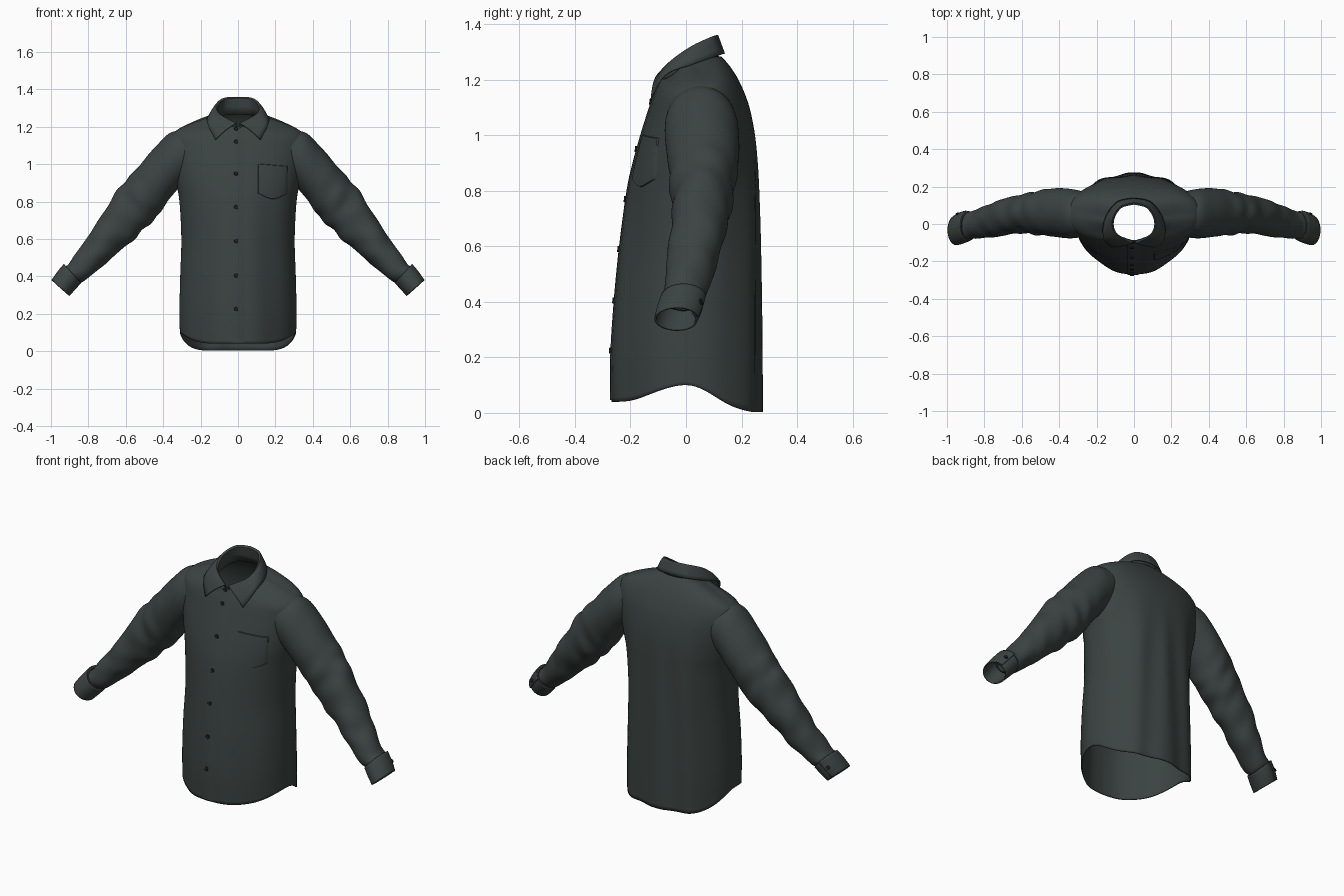
import bpy, bmesh, math
from mathutils import Vector
from mathutils.bvhtree import BVHTree

if "Cube" in bpy.data.objects:
    bpy.data.objects.remove(bpy.data.objects["Cube"])


def material(name, rgb):
    m = bpy.data.materials.new(name)
    m.diffuse_color = (*rgb, 1)
    m.use_nodes = True
    m.node_tree.nodes["Principled BSDF"].inputs["Base Color"].default_value = m.diffuse_color
    return m


CLOTH = material("dark green grey cloth", (0.043, 0.056, 0.053))
BUTTON = material("black button", (0.012, 0.014, 0.015))


def spline(table, steps):
    """Catmull-Rom through rows of numbers."""
    out, n = [], len(table)
    for i in range(n - 1):
        p0, p1, p2, p3 = (table[max(i - 1, 0)], table[i], table[i + 1], table[min(i + 2, n - 1)])
        for k in range(steps + (i == n - 2)):
            t = k / steps
            out.append([0.5 * (2 * b + (c - a) * t + (2 * a - 5 * b + 4 * c - d) * t * t
                               + (3 * b - a - 3 * c + d) * t ** 3)
                        for a, b, c, d in zip(p0, p1, p2, p3)])
    return out


def grid(name, rows, closed=False, thick=0.006):
    """Surface through rows of points, with cloth thickness."""
    bm = bmesh.new()
    vs = [[bm.verts.new(p) for p in r] for r in rows]
    n = len(rows[0])
    for a, b in zip(vs, vs[1:]):
        for i in range(n if closed else n - 1):
            j = (i + 1) % n
            bm.faces.new((a[i], a[j], b[j], b[i]))
    bmesh.ops.recalc_face_normals(bm, faces=bm.faces)
    me = bpy.data.meshes.new(name)
    tree = BVHTree.FromBMesh(bm)
    bm.to_mesh(me)
    bm.free()
    me.materials.append(CLOTH)
    ob = bpy.data.objects.new(name, me)
    bpy.context.collection.objects.link(ob)
    if thick:
        s = ob.modifiers.new("thickness", 'SOLIDIFY')
        s.thickness, s.offset = thick, 0
    bpy.ops.object.select_all(action='DESELECT')
    ob.select_set(True)
    bpy.context.view_layer.objects.active = ob
    bpy.ops.object.shade_smooth_by_angle(angle=math.radians(40))
    return ob, tree


def trim(ob, tree, test):
    """Remove faces lying behind another surface, so the armholes are open."""
    bm = bmesh.new()
    bm.from_mesh(ob.data)
    gone = []
    for f in bm.faces:
        c = f.calc_center_median()
        if test(c):
            loc, nor, _, _ = tree.find_nearest(c)
            if (c - loc).dot(nor) < -.010:
                gone.append(f)
    bmesh.ops.delete(bm, geom=gone, context='FACES')
    bm.to_mesh(ob.data)
    bm.free()


def spow(v, e):
    return math.copysign(abs(v) ** e, v)


def smooth(t):
    t = max(0, min(1, t))
    return t * t * (3 - 2 * t)


# Body: half width, front y, back y, side y, front z, side z, back z
body_rows = spline([
    (.308, -.268, .268, .00, .04, .10, .003),
    (.310, -.268, .267, .00, .20, .22, .20),
    (.306, -.255, .265, .00, .40, .40, .40),
    (.300, -.235, .262, .01, .60, .60, .60),
    (.310, -.207, .258, .02, .80, .80, .80),
    (.328, -.185, .254, .03, .90, .90, .90),
    (.345, -.157, .245, .04, 1.0, 1.0, 1.0),
    (.358, -.132, .228, .05, 1.08, 1.08, 1.09),
    (.358, -.114, .208, .05, 1.135, 1.14, 1.15),
    (.325, -.102, .185, .05, 1.165, 1.18, 1.20),
    (.250, -.095, .160, .04, 1.185, 1.215, 1.24),
    (.180, -.091, .140, .03, 1.195, 1.24, 1.265),
    (.125, -.089, .125, .02, 1.20, 1.26, 1.28)], 6)
N = 120
rows = []
for a, yf, yb, ys, zf, zs, zb in body_rows:
    ring = []
    for i in range(N):
        th = 2 * math.pi * i / N
        c, s = math.cos(th), math.sin(th)
        e = 0.88 if s > 0 else 0.95 + .17 * smooth((1.0 - zs) / .5)
        x, sy = a * spow(c, e), spow(s, e)
        y = ys + (sy * (yb - ys) if s > 0 else sy * (ys - yf))
        w = smooth(abs(sy) * 1.1)
        z = zs + ((zb if s > 0 else zf) - zs) * w
        # soft vertical drapes
        fade = smooth((1.12 - z) / 0.5) * abs(s) * (1 - abs(s) ** 6 * .5)
        y += fade * (0.012 if s > 0 else 0.005) * math.sin(abs(x) * 34 + 1.2 + z * 1.5)
        ring.append(Vector((x, y, z)))
    rows.append(ring)
body, body_tree = grid("shirt_body", rows, closed=True)


def on_front(x, z, off):
    hit = body_tree.ray_cast(Vector((x, -1, z)), Vector((0, 1, 0)))[0]
    return Vector((x, (hit.y if hit else -.1) - off, z))


# Front placket: raised left edge, right edge fading into the body
grid("front_placket",
     [[on_front(x, .047 + 1.14 * k / 60, o)
       for x, o in ((-.038, -.002), (-.034, .008), (-.01, .008), (.02, .006), (.045, .001))]
      for k in range(61)], thick=0)

# Chest pocket with pointed bottom and sloping rim
prow = []
for k in range(15):
    v = max(0, min(1, (k - 1) / 12))
    line = []
    for i in range(15):
        u = max(0, min(1, (i - 1) / 12))
        top = 1.0 - .012 * u
        bottom = .815 + .03 * abs(2 * u - 1) ** 1.5
        edge = k in (0, 14) or i in (0, 14)
        dx = .004 * ((i == 14) - (i == 0))
        dz = .004 * ((k == 0) - (k == 14))
        line.append(on_front(.11 + .153 * u + dx, top + (bottom - top) * v + dz,
                             -.003 if edge else .009))
    prow.append(line)
grid("chest_pocket", prow, thick=0)


def button(name, pos, normal, r=.011):
    bpy.ops.mesh.primitive_cylinder_add(vertices=20, radius=r, depth=.007, location=pos)
    ob = bpy.context.object
    ob.name = name
    ob.rotation_euler = Vector(normal).to_track_quat('Z', 'Y').to_euler()
    ob.data.materials.append(BUTTON)
    b = ob.modifiers.new("rim", 'BEVEL')
    b.width, b.segments = .002, 2
    bpy.ops.object.shade_smooth_by_angle(angle=math.radians(40))


for z in (1.19, 1.12, .95, .77, .59, .405, .225):
    button("front_button", on_front(-.01, z, .0095), (0, -1, .1))

# Collar: inner stand, fold line and falling leaf with points (back centre to front)
stand = [(0, .118, 1.265), (.08, .098, 1.26), (.112, .02, 1.235), (.09, -.055, 1.2), (0, -.092, 1.175)]
fold = [(0, .114, 1.358), (.075, .092, 1.352), (.116, .02, 1.318), (.10, -.052, 1.268), (.010, -.104, 1.217)]
fall = [(0, .138, 1.293), (.092, .116, 1.286), (.156, .025, 1.255), (.162, -.076, 1.215), (.12, -.125, 1.13)]


def full(half):
    h = [Vector(p) for p in spline(half, 10)]
    return [Vector((-p.x, p.y, p.z)) for p in reversed(h)] + h[1:]


S, F, L = full(stand), full(fold), full(fall)
inner = [Vector((p.x * .94, p.y * .94 - .001, p.z - .006)) for p in F]
leaf = [[f.lerp(l, t) + Vector((0, -.003, .008)) * math.sin(math.pi * t) for f, l in zip(F, L)]
        for t in (0, .15, .35, .55, .78, 1)]
grid("collar", [S, [s.lerp(i, .5) for s, i in zip(S, inner)], inner] + leaf, thick=.005)

# Sleeves: top x, top z, bottom x, bottom z, centre y, half depth
sleeve = spline([
    (.255, 1.195, .275, .93, .052, .118),
    (.315, 1.178, .305, .89, .054, .126),
    (.37, 1.16, .327, .865, .056, .130),
    (.44, 1.09, .365, .82, .060, .129),
    (.52, 1.00, .405, .765, .062, .122),
    (.58, .93, .445, .71, .060, .114),
    (.635, .865, .50, .655, .057, .105),
    (.70, .77, .565, .595, .047, .098),
    (.78, .645, .645, .53, .032, .092),
    (.835, .56, .73, .45, .014, .084),
    (.895, .478, .825, .378, -.005, .072),
    (.922, .448, .858, .372, -.01, .066)], 9)
cuff = spline([(.928, .462, .843, .368, -.008, .077),
               (.963, .420, .874, .333, -.020, .079),
               (.993, .377, .906, .299, -.033, .075)], 4)


def section(r, th, scale=1.0, sx=1):
    tx, tz, bx, bz, yc, ry = r
    c, s = math.cos(th) * scale, math.sin(th) * scale
    return Vector((sx * ((tx + bx) / 2 + c * (tx - bx) / 2), yc + s * ry,
                   (tz + bz) / 2 + c * (tz - bz) / 2))


def wrinkle(t, th):
    f = smooth((t - .2) / .35) * smooth((1.02 - t) / .1)
    ridge = math.sin(34 * t + 2 * th + 1.3) * math.sin(13 * t - th)
    return 1 + f * (.05 * ridge + .018 * math.sin(50 * t - 3 * th + math.sin(9 * t)))


M = 56
for side, sx in (("left", 1), ("right", -1)):
    n = len(sleeve) - 1
    arm, arm_tree = grid(
        side + "_sleeve",
        [[section(r, 2 * math.pi * i / M, wrinkle(k / n, 2 * math.pi * i / M), sx)
          for i in range(M)] for k, r in enumerate(sleeve)], closed=True, thick=.005)
    trim(arm, body_tree, lambda c: abs(c.x) < .38 and c.z > .85)
    trim(body, arm_tree, lambda c: c.x * sx > .29 and c.z > .85)
    # Cuff wraps slightly past itself, leaving an overlapping edge
    grid(side + "_cuff",
         [[section(r, 1.35 - 2 * math.pi * 1.06 * i / M, 1.03 - .13 * smooth((i - 40) / 16), sx)
           for i in range(M + 1)] for r in cuff], thick=.007)
    # Band closing the gap between cuff and sleeve
    grid(side + "_cuff_top",
         [[section(cuff[0], 2 * math.pi * i / M, s, sx) for i in range(M)] for s in (1.0, .86)],
         closed=True, thick=.003)
    button(side + "_cuff_button", section(cuff[4], 1.05, 1.09, sx), (sx * .35, .87, .33))
